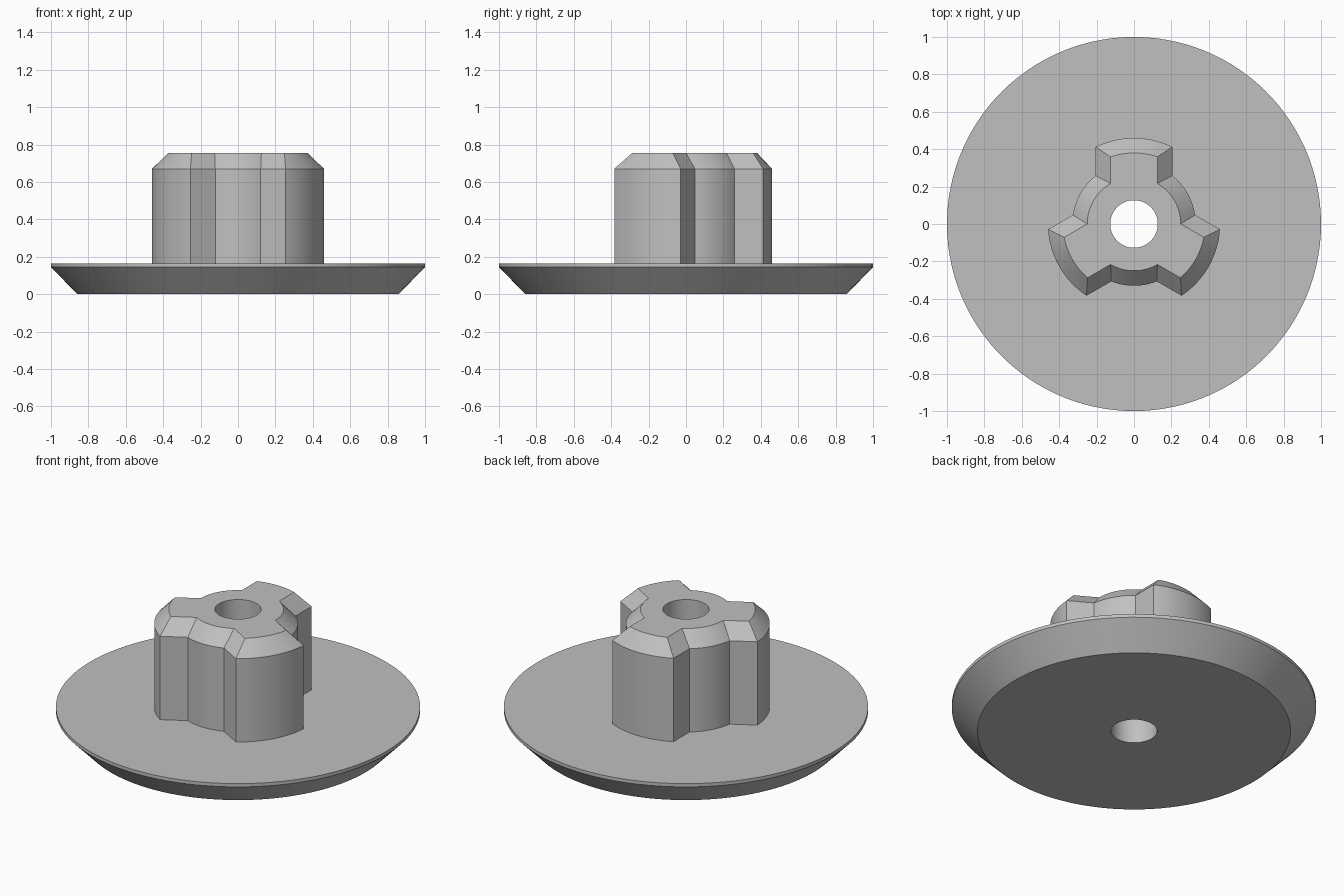
import bpy
import bmesh
from math import asin, cos, sin, pi, radians, hypot, atan2

HOLE = 0.127
BASE, SHOULDER, TOP = 0.165, 0.67, 0.755
CHAMFER = 0.08


def hub_outline(inset):
    """Three-lobed outline, with every side moved inwards by inset."""
    outer, inner, half = 0.46 - inset, 0.33 - inset, 0.205 - inset
    tip, root = asin(half / outer), asin(half / inner)
    pts = []

    def arc(radius, start, end, steps):
        for i in range(steps):
            a = start + (end - start) * i / steps
            pts.append((radius * cos(a), radius * sin(a)))

    def wall(side, turn, steps):
        # straight lobe flank, running along the lobe's own axis
        near, far = inner * cos(root), outer * cos(tip)
        start, end = (far, near) if side > 0 else (near, far)
        for i in range(steps):
            u, v = start + (end - start) * i / steps, side * half
            pts.append((u * cos(turn) - v * sin(turn), u * sin(turn) + v * cos(turn)))

    for k in range(3):
        turn = pi / 2 + k * 2 * pi / 3
        arc(outer, turn - tip, turn + tip, 16)
        wall(1, turn, 4)
        arc(inner, turn + root, turn + 2 * pi / 3 - root, 14)
        wall(-1, turn + 2 * pi / 3, 4)
    return pts


BODY = hub_outline(0)
CROWN = hub_outline(CHAMFER)


def circle(radius):
    """Circle sharing the outline's angles, so rings can be bridged."""
    return [(radius * x / hypot(x, y), radius * y / hypot(x, y)) for x, y in BODY]


def loft(name, rings, material):
    """Bridge a sequence of (outline, height) rings with quads."""
    bm = bmesh.new()
    loops = [[bm.verts.new((x, y, z)) for x, y in pts] for pts, z in rings]
    for a, b in zip(loops, loops[1:]):
        for i in range(len(a)):
            j = (i + 1) % len(a)
            bm.faces.new((a[i], a[j], b[j], b[i]))
    mesh = bpy.data.meshes.new(name)
    bm.to_mesh(mesh)
    bm.free()
    mesh.materials.append(material)
    obj = bpy.data.objects.new(name, mesh)
    bpy.context.collection.objects.link(obj)
    bpy.ops.object.select_all(action='DESELECT')
    obj.select_set(True)
    bpy.context.view_layer.objects.active = obj
    bpy.ops.object.shade_smooth_by_angle(angle=radians(25))
    return obj


cube = bpy.data.objects.get("Cube")
if cube:
    bpy.data.objects.remove(cube, do_unlink=True)

grey = bpy.data.materials.new("plain grey")
grey.use_nodes = True
colour = (0.53, 0.53, 0.53, 1)
grey.diffuse_color = colour
grey.node_tree.nodes["Principled BSDF"].inputs["Base Color"].default_value = colour

# Round flange: bore, underside, bevel, thin rim, then in to the hub's foot
loft("flange", [
    (circle(HOLE), BASE),
    (circle(HOLE), 0),
    (circle(0.86), 0),
    (circle(1), 0.145),
    (circle(1), BASE),
    (BODY, BASE),
], grey)

# Three-lobed hub: walls, chamfer, flat top, then down the bore
loft("hub", [
    (BODY, BASE),
    (BODY, SHOULDER),
    (CROWN, TOP),
    (circle(HOLE), TOP),
    (circle(HOLE), BASE),
], grey)
